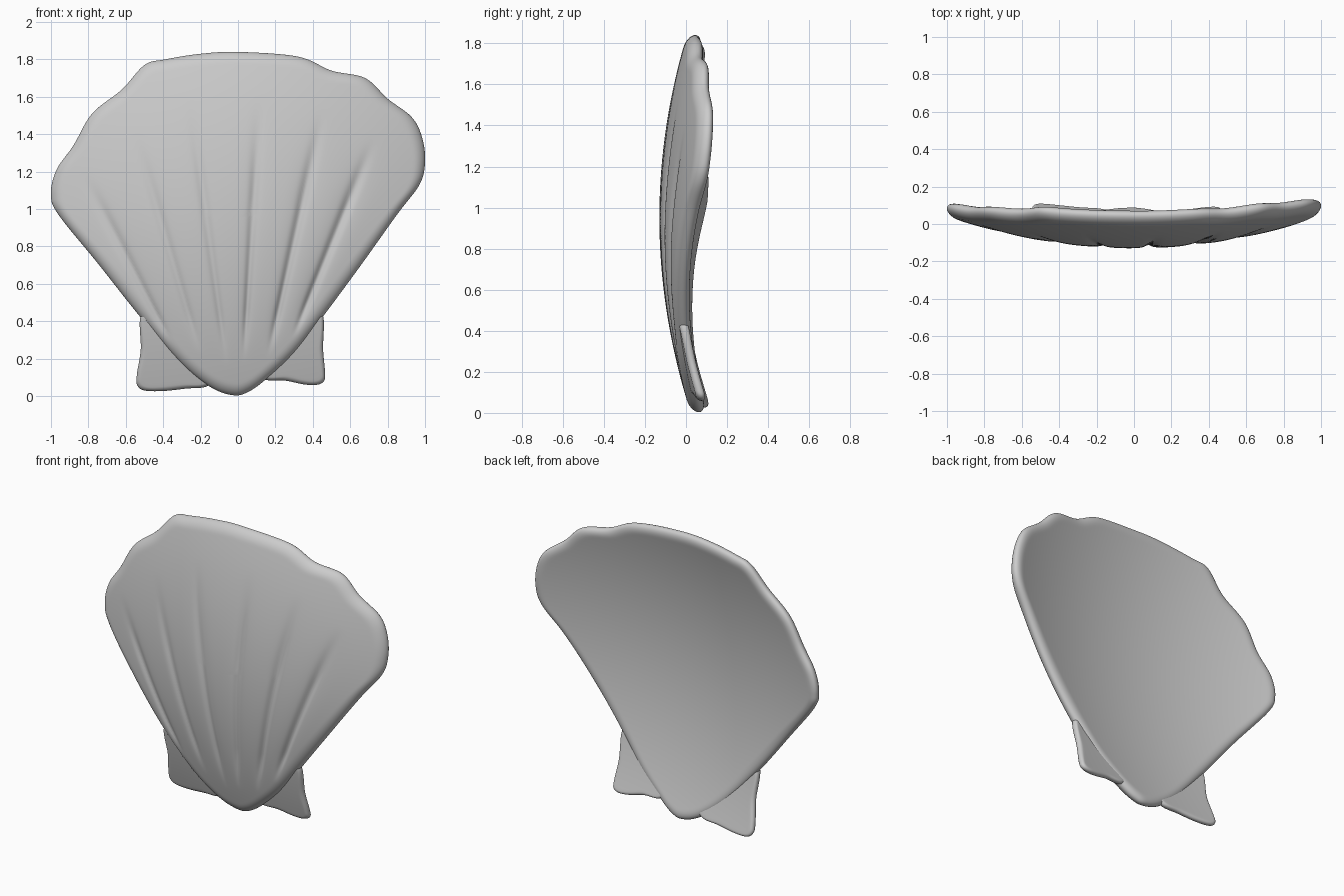
import bpy, bmesh, math
from mathutils import Vector

if "Cube" in bpy.data.objects:
    bpy.data.objects.remove(bpy.data.objects["Cube"])

# Outlines in the front view (x, z)
SHELL = [(-.03, .005), (-.15, .05), (-.31, .18), (-.52, .42), (-.75, .71), (-.96, .97), (-1, 1.08),
         (-.97, 1.21), (-.88, 1.34), (-.78, 1.51), (-.62, 1.64), (-.5, 1.77), (-.39, 1.8),
         (-.2, 1.83), (0, 1.84), (.32, 1.815), (.5, 1.74), (.68, 1.7), (.8, 1.59), (.93, 1.49),
         (.985, 1.38), (1, 1.25), (.97, 1.13), (.85, .97), (.65, .69), (.45, .42), (.3, .23),
         (.15, .09), (.05, .02)]
EAR_L = [(-.515, .44), (-.52, .25), (-.54, .12), (-.54, .06), (-.5, .03), (-.4, .027),
         (-.28, .04), (-.16, .055), (-.1, .14), (-.2, .28), (-.38, .42)]
EAR_R = [(.45, .44), (.455, .25), (.465, .13), (.46, .08), (.42, .06), (.35, .063),
         (.25, .083), (.14, .09), (.09, .16), (.18, .28), (.34, .42)]
# Grooves: bottom x, z, top x, z, depth
GROOVES = [(-.34, .25, -.84, 1.22, .016), (-.2, .22, -.56, 1.44, .014),
           (-.06, .16, -.26, 1.62, .014), (.03, .18, .12, 1.64, .018),
           (.16, .2, .46, 1.56, .024), (.29, .3, .74, 1.41, .024)]


def smooth_loop(pts, steps):
    """Closed Catmull-Rom curve through the points."""
    p = [Vector(q) for q in pts]
    n, out = len(p), []
    for i in range(n):
        a, b, c, d = p[i - 1], p[i], p[(i + 1) % n], p[(i + 2) % n]
        for k in range(steps):
            t = k / steps
            out.append(.5 * (2 * b + (c - a) * t + (2 * a - 5 * b + 4 * c - d) * t ** 2
                             + (3 * b - a - 3 * c + d) * t ** 3))
    return out


def bowl(x, z, ax=.17):
    return -.13 + ax * x * x + .17 * (z - .95) ** 2


def shell_front(x, z):
    y = bowl(x, z)
    for x0, z0, x1, z1, depth in GROOVES:
        a, s = Vector((x0, z0)), Vector((x1 - x0, z1 - z0))
        v = Vector((x, z)) - a
        u = v.dot(s) / s.length_squared
        if 0 < u < 1:
            d = abs(v.x * s.y - v.y * s.x) / s.length
            fade = min(1, u / .2, (1 - u) / .4)
            fade = fade * fade * (3 - 2 * fade)
            w = .012 + .018 * u
            y += depth * fade * (.7 * math.exp(-(d / w) ** 2) + .3 * math.exp(-(d / w / 2.5) ** 2))
    return y


def plate(name, pts, centre, front, back, rim, steps, rings):
    """Curved plate with a rounded rim, made of concentric rings front and back."""
    loop, c = smooth_loop(pts, steps), Vector(centre)
    bm = bmesh.new()

    def point(p, side, f, rounding):
        # f runs from 0 at the centre to 1 at the start of the rim
        span = (p - c).length
        inset = rim * (1 - math.cos(rounding)) + (span - rim) * (1 - f)
        q = p + (c - p) * (inset / span)
        yf, yb = front(q.x, q.y), back(q.x, q.y)
        h = (yb - yf) / 2 * math.sin(rounding)
        return (q.x, (yf + yb) / 2 + side * h, q.y)

    half = math.pi / 2
    sched = [(i / rings, half) for i in range(1, rings + 1)] + [(1, half * (1 - k / 7)) for k in range(1, 7)]
    order = [(-1, *s) for s in sched] + [(-1, 1, 0)] + [(1, *s) for s in reversed(sched)]
    grid = [[bm.verts.new(point(p, *o)) for p in loop] for o in order]
    n = len(loop)
    for r0, r1 in zip(grid, grid[1:]):
        for i in range(n):
            j = (i + 1) % n
            bm.faces.new((r0[i], r0[j], r1[j], r1[i]))
    for ring, fn in ((grid[0], front), (grid[-1], back)):
        mid = bm.verts.new((c.x, fn(c.x, c.y), c.y))
        for i in range(n):
            bm.faces.new((ring[i], ring[(i + 1) % n], mid))
    bmesh.ops.recalc_face_normals(bm, faces=bm.faces[:])
    me = bpy.data.meshes.new(name)
    bm.to_mesh(me)
    bm.free()
    for f in me.polygons:
        f.use_smooth = True
    ob = bpy.data.objects.new(name, me)
    bpy.context.collection.objects.link(ob)
    return ob


# Ribbed fan-shaped body
plate("shell_body", SHELL, (0, .95), shell_front, lambda x, z: bowl(x, z) + .08, .06, 12, 70)

# Hinge ears behind the lower corners
for name, pts, c in (("ear_left", EAR_L, (-.36, .2)), ("ear_right", EAR_R, (.31, .22))):
    plate(name, pts, c, lambda x, z: bowl(x, z, .1) + .032,
          lambda x, z: bowl(x, z, .1) + .076, .025, 8, 10)
